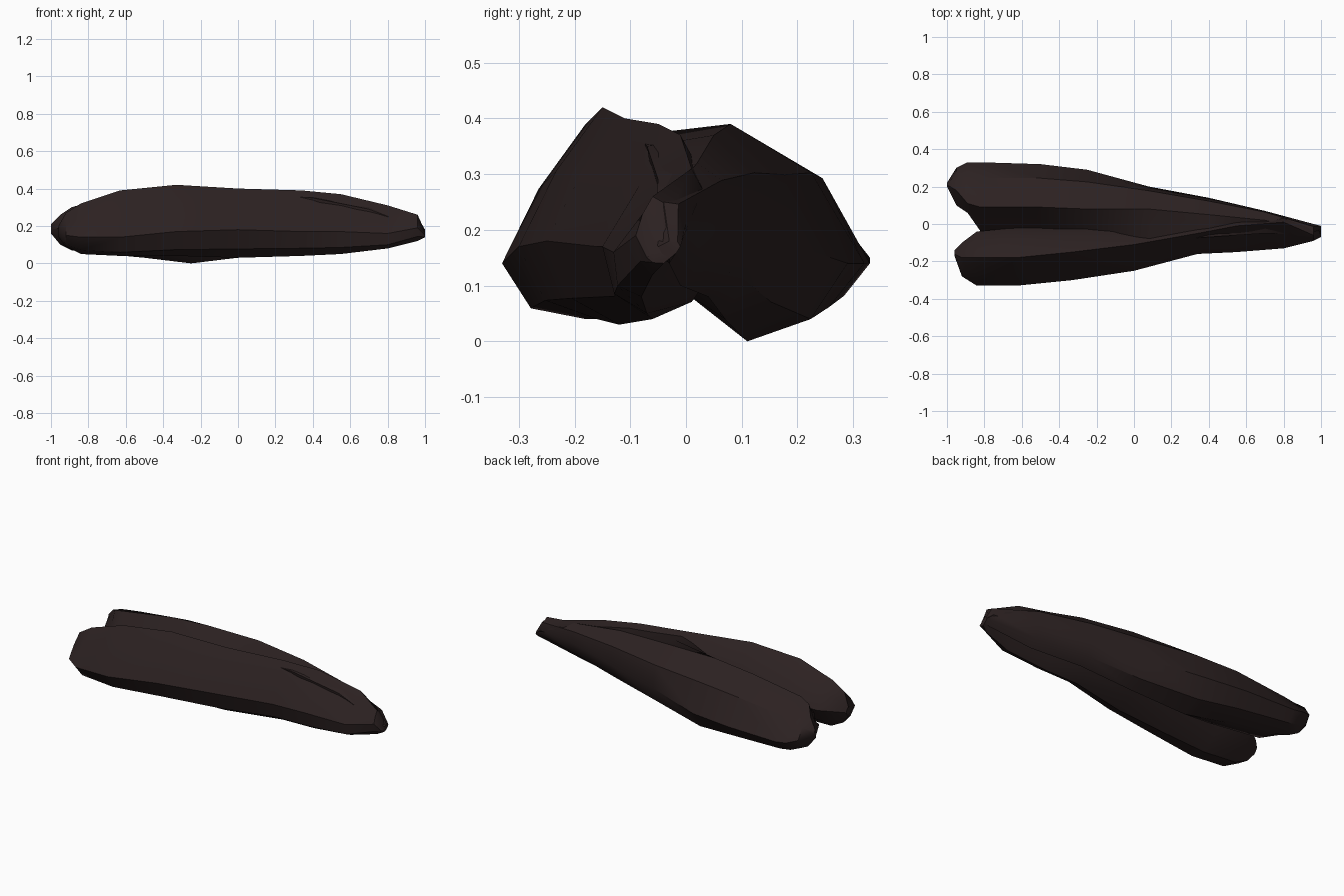
import bpy
import bmesh
import math
from mathutils import Vector

default_cube = bpy.data.objects.get("Cube")
if default_cube:
    bpy.data.objects.remove(default_cube, do_unlink=True)


def make_material(name, colour):
    material = bpy.data.materials.new(name)
    material.use_nodes = True
    material.diffuse_color = colour
    material.node_tree.nodes["Principled BSDF"].inputs["Base Color"].default_value = colour
    return material


def section_ring(section, bulges):
    """Turn four corner points into an eight sided ring with bulged middles."""
    x, *flat = [value / 100 for value in section]
    corners = [Vector((x, flat[i], flat[i + 1])) for i in range(0, len(flat), 2)]
    centre = sum(corners, Vector()) / len(corners)
    ring = []
    for i, corner in enumerate(corners):
        following = corners[(i + 1) % len(corners)]
        middle = (corner + following) / 2
        ring += [corner, centre + (middle - centre) * bulges[i]]
    return ring


def make_lobe(name, sections, bulges, material):
    """Loft the rings along x and close both ends."""
    mesh = bpy.data.meshes.new(name)
    bm = bmesh.new()
    rings = [[bm.verts.new(point) for point in section_ring(section, bulges)]
             for section in sections]
    for ring, following in zip(rings, rings[1:]):
        for i in range(len(ring)):
            j = (i + 1) % len(ring)
            bm.faces.new((ring[i], ring[j], following[j], following[i]))
    bm.faces.new(rings[0])
    bm.faces.new(rings[-1])
    bmesh.ops.recalc_face_normals(bm, faces=bm.faces)
    bm.to_mesh(mesh)
    bm.free()
    mesh.materials.append(material)
    lobe = bpy.data.objects.new(name, mesh)
    bpy.context.collection.objects.link(lobe)
    bpy.ops.object.select_all(action="DESELECT")
    lobe.select_set(True)
    bpy.context.view_layer.objects.active = lobe
    bpy.ops.object.shade_smooth_by_angle(angle=math.radians(35))
    return lobe


dark_stone = make_material("dark brown stone", (0.025, 0.0155, 0.0155, 1))

# Each section, in hundredths: x, then y and z of outer, top, inner, bottom
back_sections = [
    (-100, 22, 19, 21, 21, 20, 18, 21, 16),
    (-95, 30, 17, 18, 26, 10, 19, 21, 10),
    (-89, 33, 15, 11, 30, 6, 18, 20, 7),
    (-82, 33, 14, 9, 32, -4, 17, 18, 6),
    (-50, 32, 14, 9, 37, -5, 18, 14, 3),
    (-25, 29, 14, 8, 39, -6, 23, 11, 0),
    (8, 20, 17, 8, 39, -9, 37, 7, 4),
    (40, 14, 20, 5, 37, -7, 35, 4, 8),
    (70, 7, 22, 2, 32, -5, 29, -1, 10),
    (96, 0, 21, -4, 25, -6, 19, -3, 14),
    (100, -1, 17, -3, 18, -5, 17, -3, 15),
]
front_sections = [
    (-96, -17, 17, -16, 20, -14, 17, -16, 14),
    (-92, -28, 15, -18, 27, -10, 18, -17, 9),
    (-84, -33, 14, -18, 32, -4, 19, -17, 5),
    (-63, -33, 14, -18, 39, -2, 20, -18, 4),
    (-33, -30, 17, -15, 42, -1, 21, -16, 4),
    (0, -25, 18, -11, 40, 2, 18, -12, 3),
    (34, -16, 17, -5, 39, 6, 14, -6, 4),
    (55, -15, 17, -1, 37, 4, 18, -7, 5),
    (80, -13, 16, 1, 31, 2, 20, -8, 8),
    (96, -9, 19, -6, 26, 0, 20, -6, 12),
    (100, -7, 15, -4, 17, -1, 17, -4, 14),
]

# Two long lobes, parted at one end and merging into a shared point
make_lobe("back_lobe", back_sections, (1.5, 1.0, 1.35, 1.25), dark_stone)
make_lobe("front_lobe", front_sections, (1.12, 1.25, 1.2, 1.3), dark_stone)
